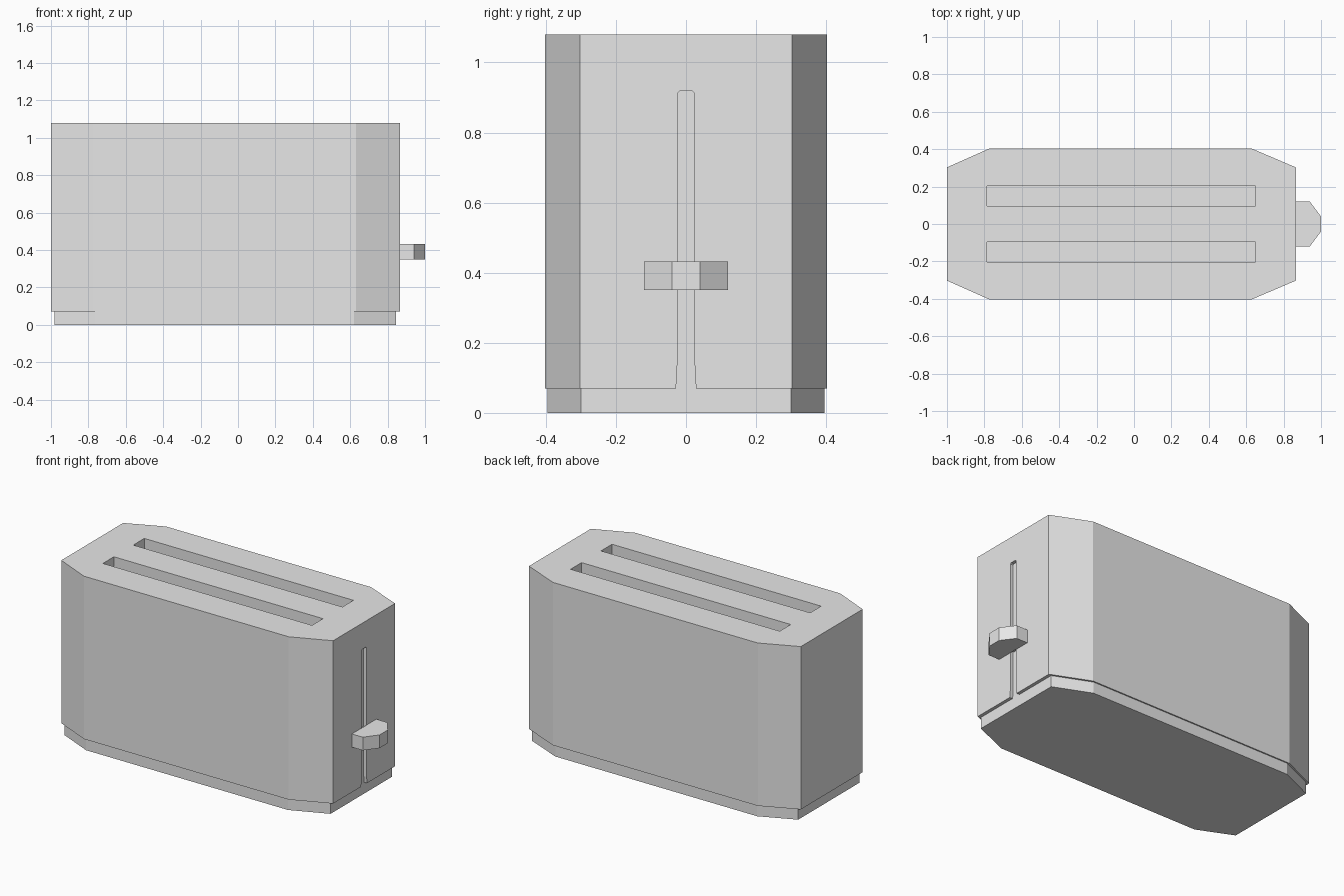
import bpy, bmesh

cube = bpy.data.objects.get("Cube")
if cube:
    bpy.data.objects.remove(cube, do_unlink=True)

GREY = (0.8, 0.8, 0.8, 1)
mat = bpy.data.materials.new("light grey")
mat.use_nodes = True
mat.diffuse_color = GREY
mat.node_tree.nodes["Principled BSDF"].inputs["Base Color"].default_value = GREY


def prism(name, outline, low, high, axis="z"):
    """Extrude an outline upward (z) or along x."""
    bm = bmesh.new()
    place = (lambda p, h: (p[0], p[1], h)) if axis == "z" else (lambda p, h: (h, p[0], p[1]))
    bottom = bm.faces.new([bm.verts.new(place(p, low)) for p in outline])
    top = bmesh.ops.extrude_face_region(bm, geom=[bottom])["geom"]
    for v in top:
        if isinstance(v, bmesh.types.BMVert):
            v.co["xyz".index(axis)] = high
    bmesh.ops.recalc_face_normals(bm, faces=bm.faces)
    mesh = bpy.data.meshes.new(name)
    bm.to_mesh(mesh)
    bm.free()
    mesh.materials.append(mat)
    obj = bpy.data.objects.new(name, mesh)
    bpy.context.collection.objects.link(obj)
    return obj


def octagon(x0, x1, x2, x3, y_end, y_side):
    """Rectangle with cut corners, mirrored front to back."""
    front = [(x0, -y_end), (x1, -y_side), (x2, -y_side), (x3, -y_end)]
    return front + [(x, -y) for x, y in reversed(front)]


def cut(target, cutter):
    mod = target.modifiers.new(cutter.name, "BOOLEAN")
    mod.operation = "DIFFERENCE"
    mod.solver = "EXACT"
    mod.object = cutter
    cutter.hide_render = True
    cutter.hide_set(True)
    cutter.display_type = "WIRE"


# Housing and recessed base
body = prism("body", octagon(-1, -0.775, 0.63, 0.865, 0.303, 0.403), 0.07, 1.08)
prism("base", octagon(-0.98, -0.765, 0.62, 0.845, 0.3, 0.395), 0, 0.07)

# Bread slots
for side, name in ((-1, "front_slot_cutter"), (1, "back_slot_cutter")):
    y0, y1 = side * 0.095, side * 0.203
    slot = [(-0.785, y0), (0.65, y0), (0.65, y1), (-0.785, y1)]
    cut(body, prism(name, slot, 0.25, 1.2))

# Lever channel, flared at the foot
half = [(0.03, 0.05), (0.029, 0.07), (0.025, 0.11), (0.024, 0.912), (0.018, 0.918)]
channel = half + [(-y, z) for y, z in reversed(half)]
cut(body, prism("channel_cutter", channel, 0.845, 0.95, "x"))

# Lever handle with a tapered tip, its stem reaching into the channel
half = [(0.865, 0.12), (0.94, 0.12), (1.0, 0.04)]
prism("lever_handle", half + [(x, -y) for x, y in reversed(half)], 0.35, 0.432)
prism("lever_stem", [(0.84, -0.02), (0.87, -0.02), (0.87, 0.02), (0.84, 0.02)], 0.36, 0.42)
